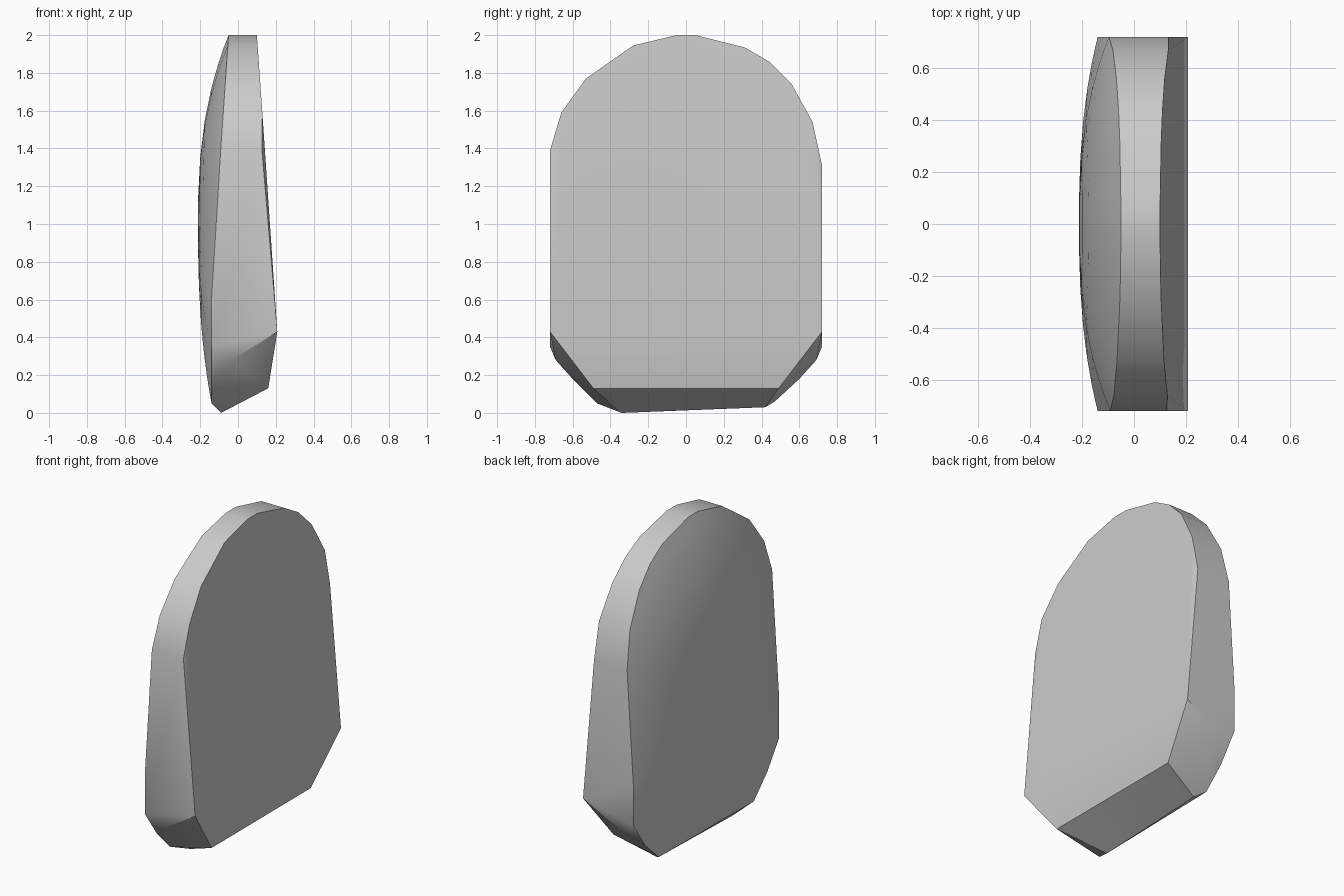
import bpy
import bmesh
import math

cube = bpy.data.objects.get("Cube")
if cube:
    bpy.data.objects.remove(cube, do_unlink=True)

stone_grey = bpy.data.materials.new("stone_grey")
stone_grey.use_nodes = True
colour = (0.6, 0.6, 0.6, 1)
stone_grey.diffuse_color = colour
stone_grey.node_tree.nodes["Principled BSDF"].inputs["Base Color"].default_value = colour

# Rounded arch outline as (y, z)
arch = [(-0.72, 1.39), (-0.66, 1.59), (-0.53, 1.77), (-0.28, 1.945),
        (-0.05, 2.0), (0.05, 2.0), (0.31, 1.935), (0.44, 1.86),
        (0.56, 1.74), (0.67, 1.54), (0.72, 1.31)]

# Rounded lower edge of the domed side as (y, z)
foot = [(0.72, 0.6), (0.72, 0.35), (0.6, 0.18), (0.47, 0.06),
        (-0.47, 0.05), (-0.6, 0.18), (-0.72, 0.35), (-0.72, 0.6)]


def rim_x(z):
    """Depth of the domed side's rim, which leans outward lower down."""
    return max(-0.05 - 0.068 * (2 - z), -0.14)


def face_x(y, z):
    """Depth of the flat leaning side, slightly bevelled at its long edges."""
    bevel = 0.016 if abs(y) > 0.7 else 0
    return 0.10 + 0.07 * (2 - z) - bevel


points = [(face_x(y, z), y, z) for y, z in arch]

# Chamfered base of the flat side and the narrow bottom edge
for side in (-1, 1):
    points += [(0.208, 0.72 * side, 0.43), (0.16, 0.49 * side, 0.13),
               (-0.03, 0.69 * side, 0.28)]
points += [(-0.09, -0.34, 0.0), (-0.09, 0.42, 0.03)]

# Domed side: shrinking copies of the outline that swell outward
for scale in (1, 0.93, 0.85, 0.72, 0.55, 0.35, 0.15):
    for y, z in arch + foot:
        start = rim_x(z)
        x = start + (-0.212 - start) * (1 - scale ** 2.5)
        points.append((x, y * scale, 1 + (z - 1) * scale))

# Wrap the points in one closed slab
bm = bmesh.new()
for point in points:
    bm.verts.new(point)
hull = bmesh.ops.convex_hull(bm, input=bm.verts[:])
bmesh.ops.delete(bm, geom=[v for v in bm.verts if not v.link_faces], context='VERTS')
bmesh.ops.dissolve_limit(bm, angle_limit=math.radians(0.5),
                         verts=bm.verts[:], edges=bm.edges[:])
bmesh.ops.recalc_face_normals(bm, faces=bm.faces[:])

mesh = bpy.data.meshes.new("stone_slab")
bm.to_mesh(mesh)
bm.free()
mesh.materials.append(stone_grey)
slab = bpy.data.objects.new("stone_slab", mesh)
bpy.context.collection.objects.link(slab)

bpy.ops.object.select_all(action='DESELECT')
slab.select_set(True)
bpy.context.view_layer.objects.active = slab
bpy.ops.object.shade_smooth_by_angle(angle=math.radians(25))
